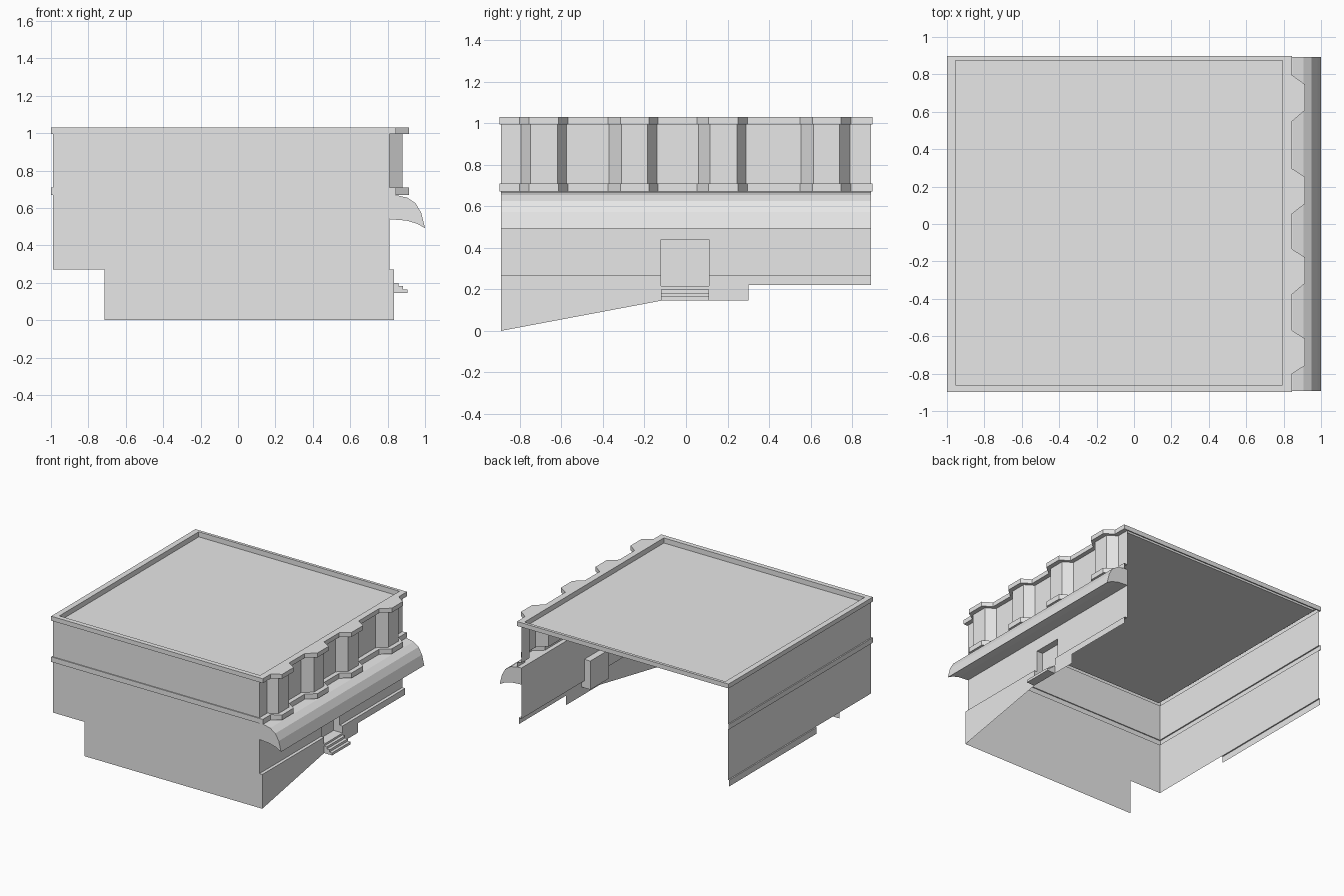
import bpy, bmesh

if "Cube" in bpy.data.objects:
    bpy.data.objects.remove(bpy.data.objects["Cube"])

plaster = bpy.data.materials.new("light_grey_plaster")
plaster.diffuse_color = (0.8, 0.8, 0.8, 1)
plaster.use_nodes = True
plaster.node_tree.nodes["Principled BSDF"].inputs["Base Color"].default_value = plaster.diffuse_color


def make(name, polys):
    """Build an object from polygons given as point lists."""
    bm = bmesh.new()
    for pts in polys:
        bm.faces.new([bm.verts.new(p) for p in pts])
    bmesh.ops.remove_doubles(bm, verts=bm.verts, dist=0.0005)
    bmesh.ops.dissolve_degenerate(bm, edges=bm.edges, dist=0.0005)
    bmesh.ops.recalc_face_normals(bm, faces=bm.faces)
    me = bpy.data.meshes.new(name)
    bm.to_mesh(me)
    bm.free()
    me.materials.append(plaster)
    ob = bpy.data.objects.new(name, me)
    bpy.context.collection.objects.link(ob)
    return ob


def loft(rows, closed=False):
    """Quads between successive (path, z) rows."""
    out = []
    for (a, za), (b, zb) in zip(rows, rows[1:]):
        n = len(a)
        for i in range(n if closed else n - 1):
            j = (i + 1) % n
            out.append([(*a[i], za), (*a[j], za), (*b[j], zb), (*b[i], zb)])
    return out


def prism(profile, y0, y1):
    """Closed x-z profile extruded along y."""
    n = len(profile)
    polys = [[(x, y, z) for x, z in profile] for y in (y0, y1)]
    for i in range(n):
        (xa, za), (xb, zb) = profile[i], profile[(i + 1) % n]
        polys.append([(xa, y0, za), (xb, y0, zb), (xb, y1, zb), (xa, y1, za)])
    return polys


# Plan outline: back left, front left, front right, four bays, back right
BAYS = [(-0.795, -0.75, -0.62, -0.575), (-0.37, -0.31, -0.185, -0.14),
        (0.06, 0.115, 0.245, 0.29), (0.555, 0.615, 0.74, 0.79)]


def outline(left, front, right, back, bay, grow=0.0):
    pts = [(left, back), (left, front), (right, front)]
    for a, b, c, d in BAYS:
        pts += [(right, a - grow), (right + bay, b - grow),
                (right + bay, c + grow), (right, d + grow)]
    return pts + [(right, back)]


wall = outline(-0.99, -0.89, 0.81, 0.89, 0.07)
band = outline(-1.0, -0.898, 0.845, 0.898, 0.07, 0.006)
plain = outline(-0.99, -0.89, 0.81, 0.89, 0.0)
inner = outline(-0.955, -0.86, 0.795, 0.875, 0.0)

# Upper storey with bays (open at the back)
make("upper_wall", loft([(wall, 0.71), (wall, 0.995)]))
make("middle_band", loft([(plain, 0.67), (band, 0.67), (band, 0.71), (wall, 0.71)]))

# Parapet ring and sunken roof
make("parapet", loft([(wall, 0.995), (band, 0.995), (band, 1.03),
                      (inner, 1.03), (inner, 0.99)], closed=True))
make("roof", [[(-0.955, -0.86, 0.99), (0.795, -0.86, 0.99),
               (0.795, 0.875, 0.99), (-0.955, 0.875, 0.99)]])

# Front wall, cut away at the lower left
F = -0.89
make("front_wall", [[(x, F, z) for x, z in (
    (-0.99, 0.67), (-0.99, 0.27), (-0.715, 0.27), (-0.715, 0.0),
    (0.835, 0.0), (0.835, 0.27), (0.81, 0.27), (0.81, 0.67))]])

# Left wall and its short plinth
make("left_wall", [[(-0.99, y, z) for y, z in (
    (F, 0.27), (0.89, 0.27), (0.89, 0.67), (F, 0.67))]])
make("left_plinth", [
    [(-1.0, -0.2, 0.22), (-1.0, 0.89, 0.22), (-1.0, 0.89, 0.27), (-1.0, -0.2, 0.27)],
    [(-1.0, -0.2, 0.27), (-1.0, 0.89, 0.27), (-0.99, 0.89, 0.27), (-0.99, -0.2, 0.27)]])

# Right wall with a door opening, and a plinth following the sloping ground
D0, D1 = -0.12, 0.11
make("right_wall", [[(0.81, y, z) for y, z in (
    (F, 0.27), (D0, 0.27), (D0, 0.44), (D1, 0.44), (D1, 0.27),
    (0.89, 0.27), (0.89, 0.67), (F, 0.67))]])
ledges = [[(0.81, a, 0.27), (0.835, a, 0.27), (0.835, b, 0.27), (0.81, b, 0.27)]
          for a, b in ((F, D0), (D1, 0.89))]
make("right_plinth", ledges + [[(0.835, y, z) for y, z in (
    (F, 0.27), (F, 0.0), (D0, 0.145), (0.3, 0.145), (0.3, 0.22), (0.89, 0.22),
    (0.89, 0.27), (D1, 0.27), (D1, 0.215), (D0, 0.215), (D0, 0.27))]])

# Recessed door
B = 0.757
jamb = [(B, 0.215), (0.835, 0.215), (0.835, 0.27), (0.81, 0.27), (0.81, 0.44), (B, 0.44)]
make("door_recess", [[(x, y, z) for x, z in jamb] for y in (D0, D1)] + [
    [(B, D0, 0.215), (B, D1, 0.215), (B, D1, 0.44), (B, D0, 0.44)],
    [(B, D0, 0.44), (B, D1, 0.44), (0.81, D1, 0.44), (0.81, D0, 0.44)],
    [(B, D0, 0.215), (B, D1, 0.215), (0.835, D1, 0.215), (0.835, D0, 0.215)]])

# Door steps
make("door_steps", prism([
    (0.835, 0.145), (0.905, 0.145), (0.905, 0.165), (0.882, 0.165), (0.882, 0.183),
    (0.858, 0.183), (0.858, 0.2), (0.835, 0.2)], D0, D1))

# Curved awning over the whole right side
make("awning", prism([
    (0.81, 0.67), (0.85, 0.668), (0.905, 0.655), (0.95, 0.625), (0.98, 0.573),
    (1.0, 0.493), (0.955, 0.517), (0.9, 0.533), (0.81, 0.54)], -0.892, 0.892))
